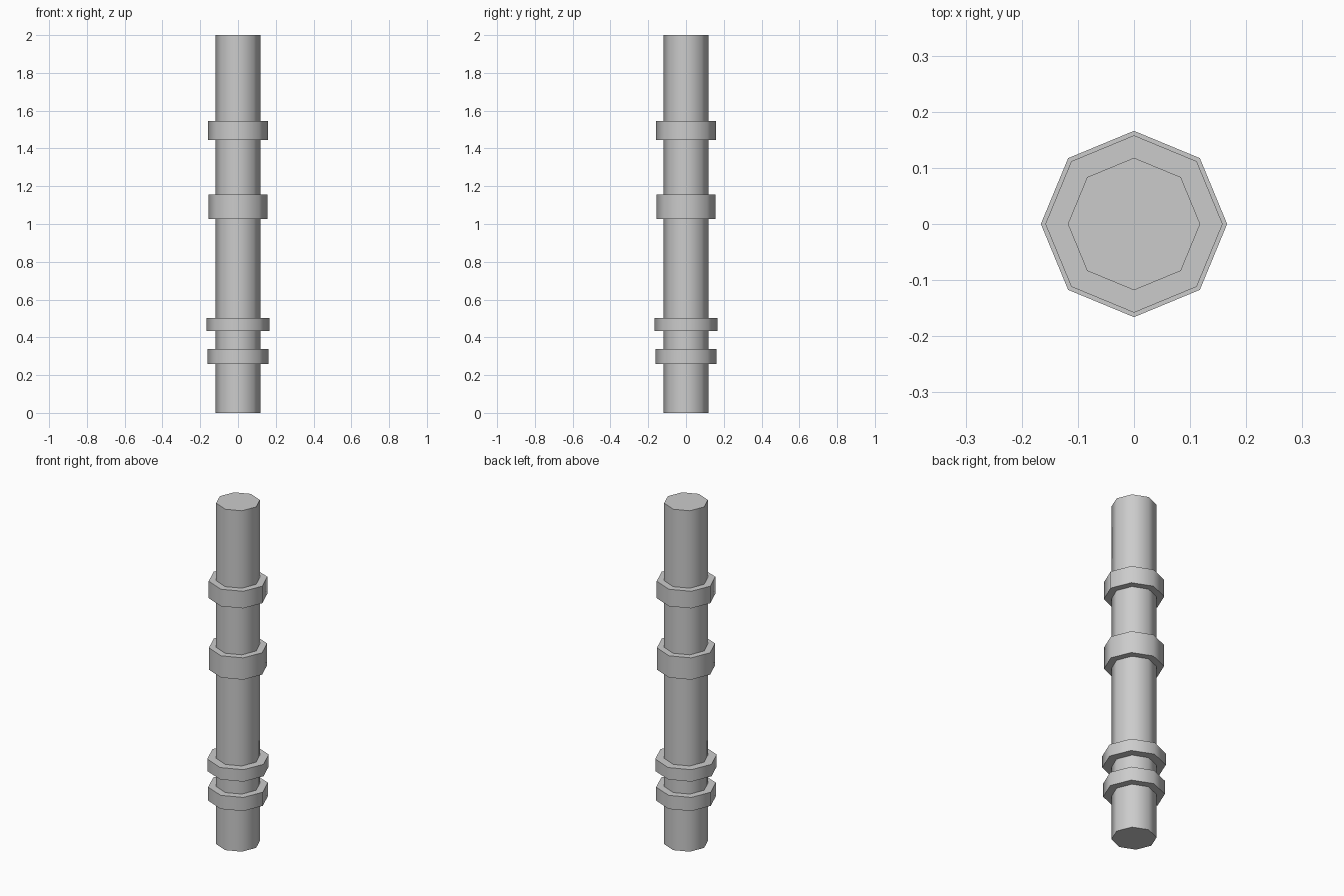
import bpy, math

if "Cube" in bpy.data.objects:
    bpy.data.objects.remove(bpy.data.objects["Cube"])

SIDES = 8


def octagon_bar(name, radius, z0, z1):
    """Eight-sided upright bar with corners on the x and y axes."""
    bpy.ops.mesh.primitive_cylinder_add(
        vertices=SIDES, radius=radius, depth=z1 - z0, location=(0, 0, (z0 + z1) / 2))
    obj = bpy.context.object
    obj.name = name
    return obj


# Main shaft: rounded shading on the sides, flat ends
octagon_bar("shaft", 0.118, 0.0, 2.0)
bpy.ops.object.shade_smooth_by_angle(angle=math.radians(50))

# Collars around the shaft: radius, bottom, top
collars = [
    ("bottom_collar", 0.161, 0.258, 0.338),
    ("lower_collar", 0.166, 0.433, 0.503),
    ("middle_collar", 0.157, 1.027, 1.155),
    ("upper_collar", 0.158, 1.446, 1.546),
]
for name, radius, z0, z1 in collars:
    octagon_bar(name, radius, z0, z1)
    bpy.ops.object.shade_smooth_by_angle(angle=math.radians(50))
